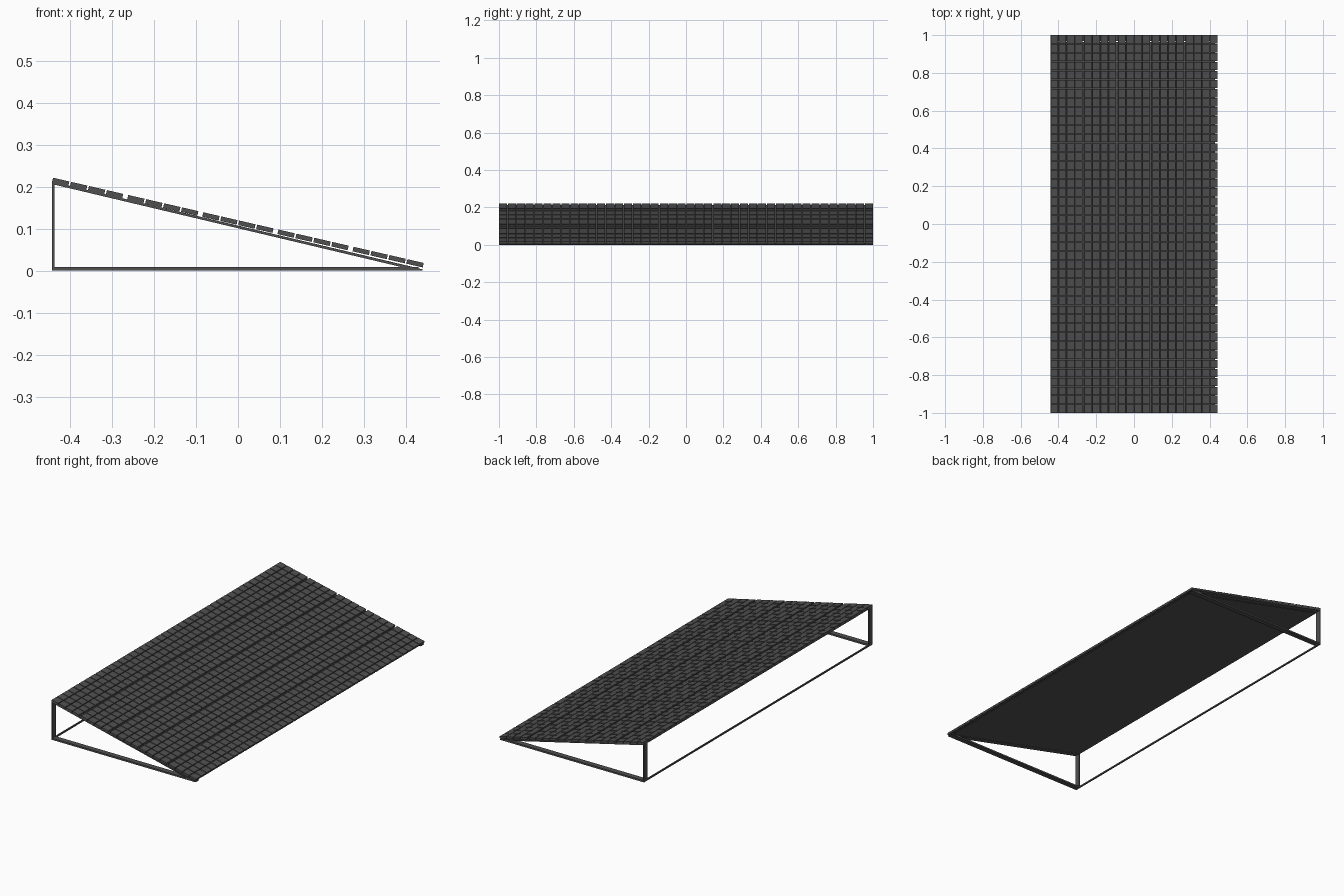
import bpy, bmesh, math
from mathutils import Matrix, Vector

if "Cube" in bpy.data.objects:
    bpy.data.objects.remove(bpy.data.objects["Cube"])

mat = bpy.data.materials.new("dark_grey")
mat.diffuse_color = (0.08, 0.08, 0.08, 1)
mat.use_nodes = True
mat.node_tree.nodes["Principled BSDF"].inputs["Base Color"].default_value = mat.diffuse_color


def add_box(bm, x0, x1, y0, y1, z0, z1):
    m = Matrix.Translation(((x0 + x1) / 2, (y0 + y1) / 2, (z0 + z1) / 2))
    m = m @ Matrix.Diagonal((x1 - x0, y1 - y0, z1 - z0, 1))
    bmesh.ops.create_cube(bm, size=1, matrix=m)


def finish(name, bm):
    me = bpy.data.meshes.new(name)
    bm.to_mesh(me)
    bm.free()
    me.materials.append(mat)
    ob = bpy.data.objects.new(name, me)
    bpy.context.collection.objects.link(ob)
    return ob


def box(name, *b):
    bm = bmesh.new()
    add_box(bm, *b)
    return finish(name, bm)


def prism(name, profile, y0, y1):
    # xz profile extruded along y
    bm = bmesh.new()
    f = bm.faces.new([bm.verts.new((x, y0, z)) for x, z in profile])
    r = bmesh.ops.extrude_face_region(bm, geom=[f])
    vs = [v for v in r["geom"] if isinstance(v, bmesh.types.BMVert)]
    bmesh.ops.translate(bm, vec=(0, y1 - y0, 0), verts=vs)
    bmesh.ops.recalc_face_normals(bm, faces=bm.faces)
    return finish(name, bm)


# side frames: ground rail, rear post, sloping rail
W = 0.03
slope = [(-0.443, 0.206), (-0.443, 0.212), (0.44, 0.003), (0.44, 0.0), (0.425, 0.0)]
for tag, y0 in (("front", -1.0), ("back", 1.0 - W)):
    box(tag + "_ground_rail", -0.443, 0.43, y0, y0 + W, 0.0, 0.009)
    box(tag + "_post", -0.443, -0.437, y0, y0 + W, 0.0, 0.21)
    prism(tag + "_sloping_rail", slope, y0, y0 + W)

# long ground bar joining the posts
box("rear_ground_bar", -0.443, -0.436, -1, 1, 0.0, 0.008)

# backing sheet under the cells
prism("backing_sheet", [(-0.443, 0.207), (-0.443, 0.212), (0.43, 0.0055), (0.43, 0.001)],
      -0.97, 0.963)

# cells: 5 x 7 modules, each 4 x 6 tiles, on the tilted plane
bm = bmesh.new()
start, end = Vector((-0.443, 0, 0.2105)), Vector((0.440, 0, 0.0075))
length = (end - start).length
NX, NY, CX, CY = 5, 7, 4, 6
gap_x, gap_y, g = 0.012, 0.006, 0.004
mx = (length - gap_x * (NX - 1)) / NX
my = (2 - gap_y * (NY - 1)) / NY
cx = (mx - g * (CX - 1)) / CX
cy = (my - g * (CY - 1)) / CY
for i in range(NX):
    for j in range(NY):
        for a in range(CX):
            for b in range(CY):
                x = i * (mx + gap_x) + a * (cx + g)
                y = -1 + j * (my + gap_y) + b * (cy + g)
                add_box(bm, x, x + cx, y, y + cy, 0, 0.011)
cells = finish("panel_cells", bm)
tilt = math.atan2(start.z - end.z, end.x - start.x)
cells.data.transform(Matrix.Translation(start) @ Matrix.Rotation(tilt, 4, 'Y'))
